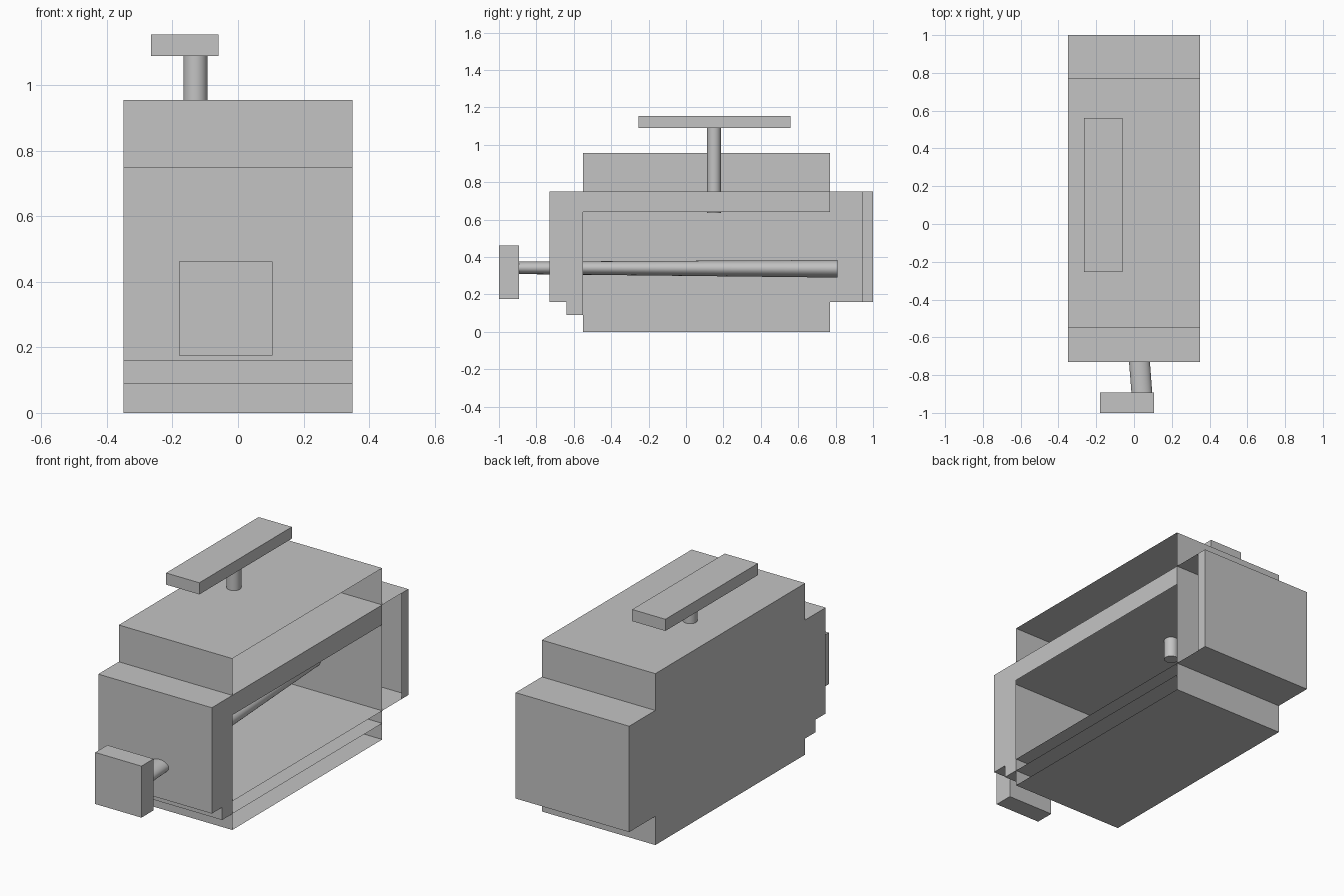
import bpy, bmesh, math
from mathutils import Vector

if "Cube" in bpy.data.objects:
    bpy.data.objects.remove(bpy.data.objects["Cube"])

grey = bpy.data.materials.new("plain_grey")
grey.diffuse_color = (0.55, 0.55, 0.55, 1)
grey.use_nodes = True
grey.node_tree.nodes["Principled BSDF"].inputs["Base Color"].default_value = grey.diffuse_color

W = 0.35  # half width of the housing


def finish(name, bm):
    mesh = bpy.data.meshes.new(name)
    bm.to_mesh(mesh)
    bm.free()
    mesh.materials.append(grey)
    obj = bpy.data.objects.new(name, mesh)
    bpy.context.collection.objects.link(obj)
    return obj


def box(name, lo, hi, skip=()):
    """Box between two corners; skip lists the directions left open."""
    bm = bmesh.new()
    bmesh.ops.create_cube(bm, size=1)
    bm.normal_update()
    drop = [f for f in bm.faces
            if any(f.normal.dot(Vector(d)) > 0.9 for d in skip)]
    bmesh.ops.delete(bm, geom=drop, context='FACES')
    for v in bm.verts:
        v.co = [lo[i] + (v.co[i] + 0.5) * (hi[i] - lo[i]) for i in range(3)]
    return finish(name, bm)


def sheet(name, points):
    bm = bmesh.new()
    bm.faces.new([bm.verts.new(p) for p in points])
    return finish(name, bm)


def rod(name, a, b, ra, rb, axis, sides=32):
    """Tapered elliptical rod with end sections across the given axis."""
    bm = bmesh.new()
    rings = []
    for c, r in ((a, ra), (b, rb)):
        ring = []
        for i in range(sides):
            t = 2 * math.pi * i / sides
            u, w = r[0] * math.cos(t), r[1] * math.sin(t)
            off = (u, 0, w) if axis == 'y' else (u, w, 0)
            ring.append(bm.verts.new(Vector(c) + Vector(off)))
        rings.append(ring)
    for i in range(sides):
        j = (i + 1) % sides
        f = bm.faces.new((rings[0][i], rings[0][j], rings[1][j], rings[1][i]))
        f.smooth = True
    for ring in rings:
        bm.faces.new(ring)
    bmesh.ops.recalc_face_normals(bm, faces=bm.faces[:])
    for e in bm.edges:
        e.smooth = all(len(f.verts) == 4 for f in e.link_faces)
    return finish(name, bm)


RIGHT, UP, DOWN = (1, 0, 0), (0, 0, 1), (0, 0, -1)

# Housing: stacked shells, all open on the right
box("upper_housing", (-W, -0.55, 0.75), (W, 0.77, 0.955), (RIGHT, DOWN))
box("middle_housing", (-W, -0.73, 0.16), (W, 1.0, 0.75), (RIGHT,))
box("lower_step", (-W, -0.64, 0.09), (W, 0.77, 0.16), (RIGHT, UP))
box("base_tray", (-W, -0.55, 0), (W, 0.77, 0.16), (RIGHT, UP))

# Inner partition near the back
sheet("rear_partition", [(W, 0.77, 0.16), (-W, 0.77, 0.16),
                         (-W, 0.77, 0.75), (W, 0.77, 0.75)])

# Frame around the opening on the right side
outline = [(-0.73, 0.16), (-0.64, 0.16), (-0.64, 0.09), (-0.55, 0.09),
           (-0.55, 0.64), (0.77, 0.64), (0.77, 0.75), (-0.73, 0.75)]
sheet("right_frame", [(W, y, z) for y, z in outline])
sheet("right_rear_strip", [(W, 0.94, 0.16), (W, 1.0, 0.16),
                           (W, 1.0, 0.75), (W, 0.94, 0.75)])

# Front push rod and its block
rod("push_rod", (0.042, -0.9, 0.342), (-0.09, 0.81, 0.337),
    (0.055, 0.033), (0.058, 0.047), 'y')
box("push_block", (-0.18, -1.0, 0.175), (0.105, -0.893, 0.462))

# Top stem and its plate
rod("top_stem", (-0.13, 0.15, 0.635), (-0.13, 0.15, 1.1),
    (0.037, 0.037), (0.037, 0.037), 'z')
box("top_plate", (-0.265, -0.255, 1.09), (-0.06, 0.56, 1.155))
